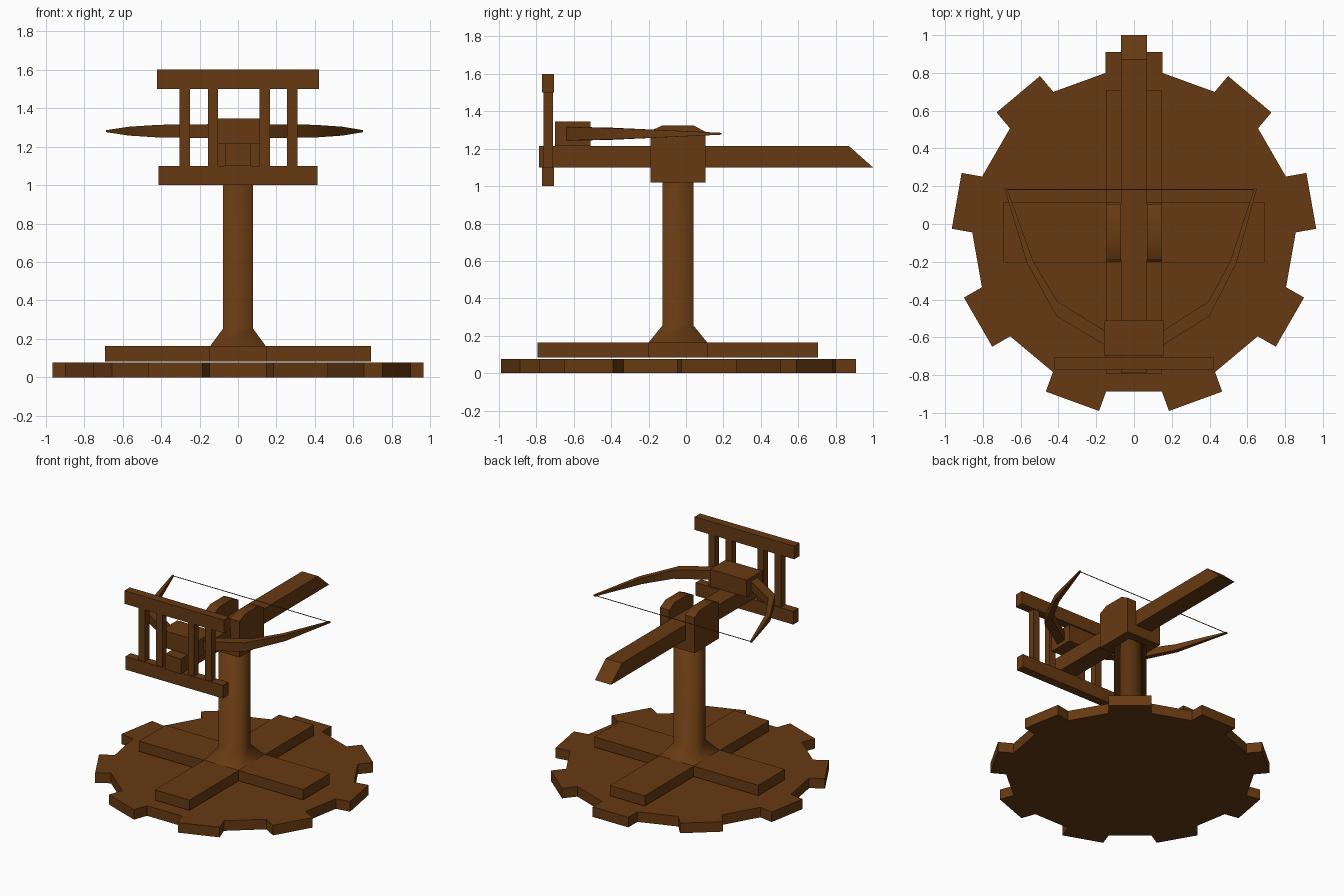
import bpy, bmesh, math
from mathutils import Vector

if "Cube" in bpy.data.objects:
    bpy.data.objects.remove(bpy.data.objects["Cube"])

wood = bpy.data.materials.new("dark brown wood")
wood.diffuse_color = (0.135, 0.042, 0.006, 1)
wood.use_nodes = True
wood.node_tree.nodes["Principled BSDF"].inputs["Base Color"].default_value = wood.diffuse_color
YC = -0.043  # centre of the stand


def make(name, verts, faces, smooth=None):
    me = bpy.data.meshes.new(name)
    me.from_pydata([Vector(v) for v in verts], [], faces)
    bm = bmesh.new()
    bm.from_mesh(me)
    bmesh.ops.recalc_face_normals(bm, faces=bm.faces)
    bm.to_mesh(me)
    bm.free()
    me.materials.append(wood)
    ob = bpy.data.objects.new(name, me)
    bpy.context.collection.objects.link(ob)
    if smooth:
        bpy.ops.object.select_all(action='DESELECT')
        ob.select_set(True)
        bpy.context.view_layer.objects.active = ob
        bpy.ops.object.shade_smooth_by_angle(angle=math.radians(smooth))
    return ob


def loft(name, rings, smooth=None):
    """Skin a list of equal-length rings and cap both ends."""
    n = len(rings[0])
    verts = [p for r in rings for p in r]
    faces = [(k * n + i, k * n + (i + 1) % n, (k + 1) * n + (i + 1) % n, (k + 1) * n + i)
             for k in range(len(rings) - 1) for i in range(n)]
    faces += [tuple(range(n)), tuple(range(len(verts) - n, len(verts)))]
    return make(name, verts, faces, smooth)


def prism_z(name, pts, z0, z1):
    return loft(name, [[(x, y, z) for x, y in pts] for z in (z0, z1)])


def prism_x(name, pts, x0, x1, smooth=None):
    return loft(name, [[(x, y, z) for y, z in pts] for x in (x0, x1)], smooth)


def box(name, x0, x1, y0, y1, z0, z1):
    return prism_z(name, [(x0, y0), (x1, y0), (x1, y1), (x0, y1)], z0, z1)


# nine-toothed base plate
gear = []
for k in range(9):
    a = math.radians(90 + 40 * k)
    d, p = Vector((math.cos(a), math.sin(a))), Vector((-math.sin(a), math.cos(a)))
    for r, w in ((0.843, -0.15), (0.953, -0.15), (0.953, 0.15), (0.843, 0.15)):
        q = d * r + p * w
        gear.append((q.x, q.y + YC))
prism_z("toothed_base", gear, 0, 0.077)

# cross-shaped foot
a, b, lx, ly = 0.147, 0.16, 0.692, 0.75
cross = [(a, -ly), (a, -b), (lx, -b), (lx, b), (a, b), (a, ly),
         (-a, ly), (-a, b), (-lx, b), (-lx, -b), (-a, -b), (-a, -ly)]
prism_z("cross_foot", [(x, y + YC) for x, y in cross], 0.084, 0.163)

# flared post, softly shaded around its corners
rings = []
for hx, hy, z in ((a, b, 0.16), (0.077, 0.083, 0.255), (0.077, 0.083, 1.03)):
    rings.append([(sx * hx, sy * hy + YC, z) for sx, sy in ((-1, -1), (1, -1), (1, 1), (-1, 1))])
loft("flared_post", rings, 95)

# yoke that holds the beam
yoke = [(-0.19, 1.02), (0.105, 1.02), (0.105, 1.29), (0.04, 1.325), (-0.125, 1.325), (-0.19, 1.295)]
for side, s in (("left", -1), ("right", 1)):
    prism_x(side + "_yoke_cheek", yoke, s * 0.068, s * 0.146, 50)
box("yoke_bottom", -0.068, 0.068, -0.19, 0.105, 1.02, 1.10)

# beam with slanted rear end
prism_x("beam", [(-0.785, 1.10), (1.0, 1.10), (0.87, 1.215), (-0.785, 1.215)], -0.068, 0.068)

# bow block, tapering bow limbs and string
box("bow_block", -0.155, 0.155, -0.70, -0.51, 1.215, 1.345)
limb = [  # outer x, y, inner x, y, half height
    (0.15, -0.643, 0.15, -0.567, 0.036),
    (0.405, -0.488, 0.40, -0.41, 0.033),
    (0.555, -0.205, 0.522, -0.195, 0.023),
    (0.668, 0.186, 0.655, 0.19, 0.005)]
for side, s in (("left", -1), ("right", 1)):
    rings = []
    for i, (ox, oy, ix, iy, h) in enumerate(limb):
        dx = -0.018 * i / 3
        rings.append([(s * ox + dx, oy, 1.28 - h), (s * ix + dx, iy, 1.28 - h),
                      (s * ix + dx, iy, 1.28 + h), (s * ox + dx, oy, 1.28 + h)])
    loft(side + "_bow_limb", rings, 50)
box("bow_string", -0.68, 0.643, 0.181, 0.185, 1.278, 1.282)

# front guard frame
box("guard_top_rail", -0.42, 0.42, -0.77, -0.705, 1.50, 1.60)
box("guard_bottom_rail", -0.412, 0.412, -0.77, -0.705, 1.0, 1.10)
for i, x in enumerate((-0.277, -0.13, 0.138, 0.282)):
    box("guard_bar_%d" % (i + 1), x - 0.027, x + 0.027, -0.763, -0.712, 1.09, 1.51)
